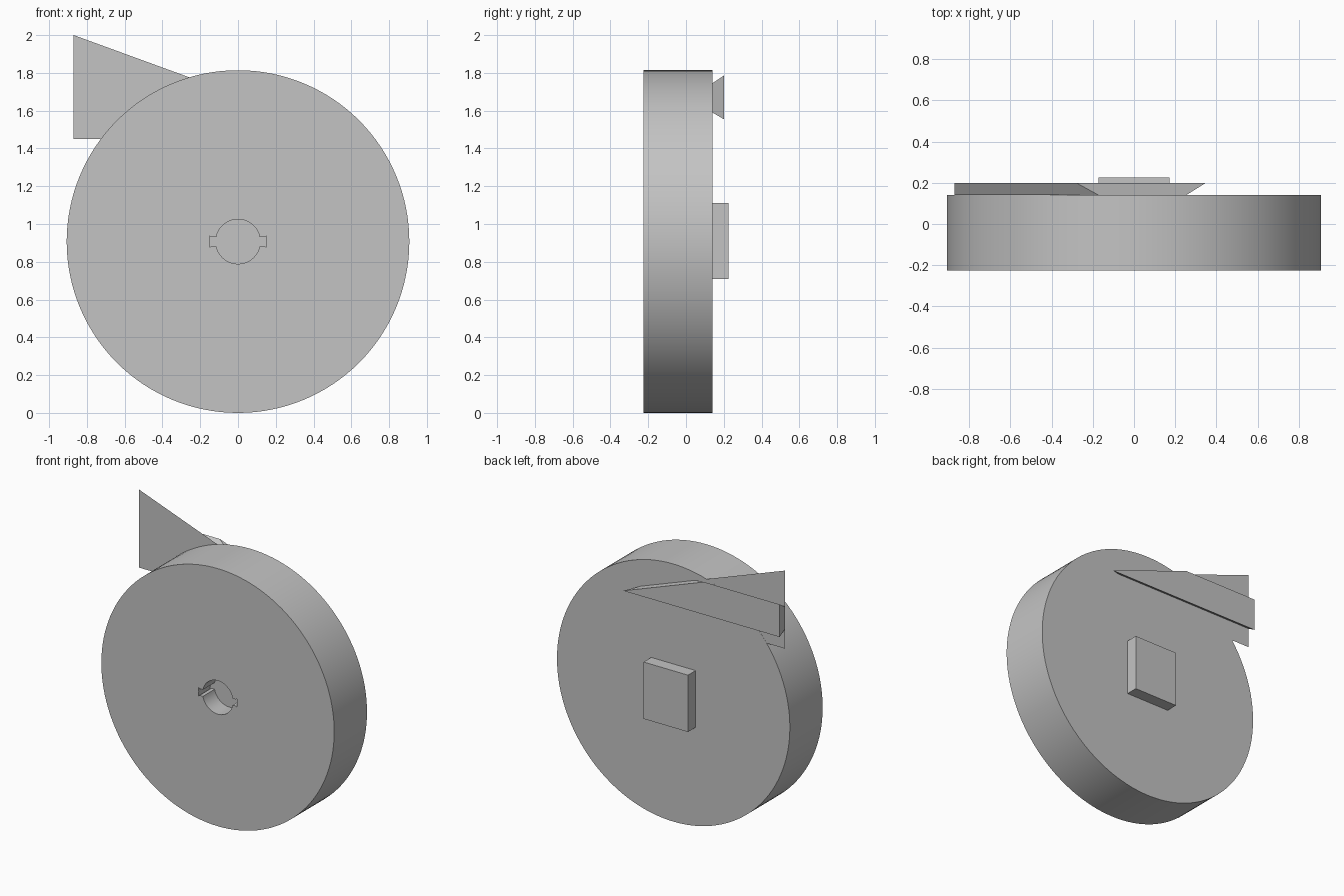
import bpy, bmesh, math

cube = bpy.data.objects.get("Cube")
if cube:
    bpy.data.objects.remove(cube, do_unlink=True)

R = 0.907            # disc radius, also its centre height
FRONT, BACK = -0.225, 0.14

grey = bpy.data.materials.new("plain_grey")
grey.use_nodes = True
colour = (0.55, 0.55, 0.55, 1)
grey.diffuse_color = colour
grey.node_tree.nodes["Principled BSDF"].inputs["Base Color"].default_value = colour


def make_object(name, bm):
    mesh = bpy.data.meshes.new(name)
    bm.to_mesh(mesh)
    bm.free()
    mesh.materials.append(grey)
    obj = bpy.data.objects.new(name, mesh)
    bpy.context.collection.objects.link(obj)
    return obj


def loft(name, front, back, y0, y1):
    """Solid between two x-z outlines with equal point counts."""
    bm = bmesh.new()
    a = [bm.verts.new((x, y0, z)) for x, z in front]
    b = [bm.verts.new((x, y1, z)) for x, z in back]
    bm.faces.new(a)
    bm.faces.new(b[::-1])
    for i in range(len(a)):
        j = (i + 1) % len(a)
        bm.faces.new((a[j], a[i], b[i], b[j]))
    bmesh.ops.recalc_face_normals(bm, faces=bm.faces)
    return make_object(name, bm)


def circle(radius, count):
    return [(radius * math.cos(math.tau * i / count), R + radius * math.sin(math.tau * i / count))
            for i in range(count)]


# Main disc
rim = circle(R, 128)
disc = loft("disc", rim, rim, FRONT, BACK)

# Round socket with two flared side notches, sunk into the front
hole_r, ear = 0.118, 0.2
arc = [ear + (math.pi - 2 * ear) * i / 24 for i in range(25)]
half = [(hole_r * math.cos(t), hole_r * math.sin(t)) for t in arc]
half += [(-0.14, 0.023), (-0.152, 0.031), (-0.148, 0), (-0.152, -0.031), (-0.14, -0.023)]
outline = [(s * x, R + s * z) for s in (1, -1) for x, z in half]
cutter = loft("socket_cutter", outline, outline, FRONT - 0.1, FRONT + 0.13)
cutter.hide_render = True
cut = disc.modifiers.new("socket", "BOOLEAN")
cut.object, cut.operation, cut.solver = cutter, "DIFFERENCE", "EXACT"
bpy.context.view_layer.objects.active = disc
disc.select_set(True)
bpy.ops.object.modifier_apply(modifier="socket")
bpy.data.objects.remove(cutter, do_unlink=True)
bpy.ops.object.shade_smooth_by_angle(angle=math.radians(30))

# Square boss on the back
boss = [(-0.173, 0.71), (0.173, 0.71), (0.173, 1.11), (-0.173, 1.11)]
loft("square_boss", boss, boss, BACK, 0.225)


# Dovetail rail, cut off along the sloping line
LEFT, SLOPE = -0.87, 0.365


def slope_x(z):
    return LEFT + (2.0 - z) / SLOPE


def rail_section(low, high):
    return [(LEFT, low), (slope_x(low), low), (slope_x(high), high), (LEFT, high)]


loft("dovetail_rail", rail_section(1.59, 1.745), rail_section(1.555, 1.785), BACK, 0.2)

# Paper-thin triangular sheet behind the disc
bm = bmesh.new()
sheet_points = [(LEFT, 2.0), (LEFT, 1.45), (slope_x(1.45), 1.45)]
bm.faces.new([bm.verts.new((x, BACK - 0.001, z)) for x, z in sheet_points])
make_object("triangular_sheet", bm)
